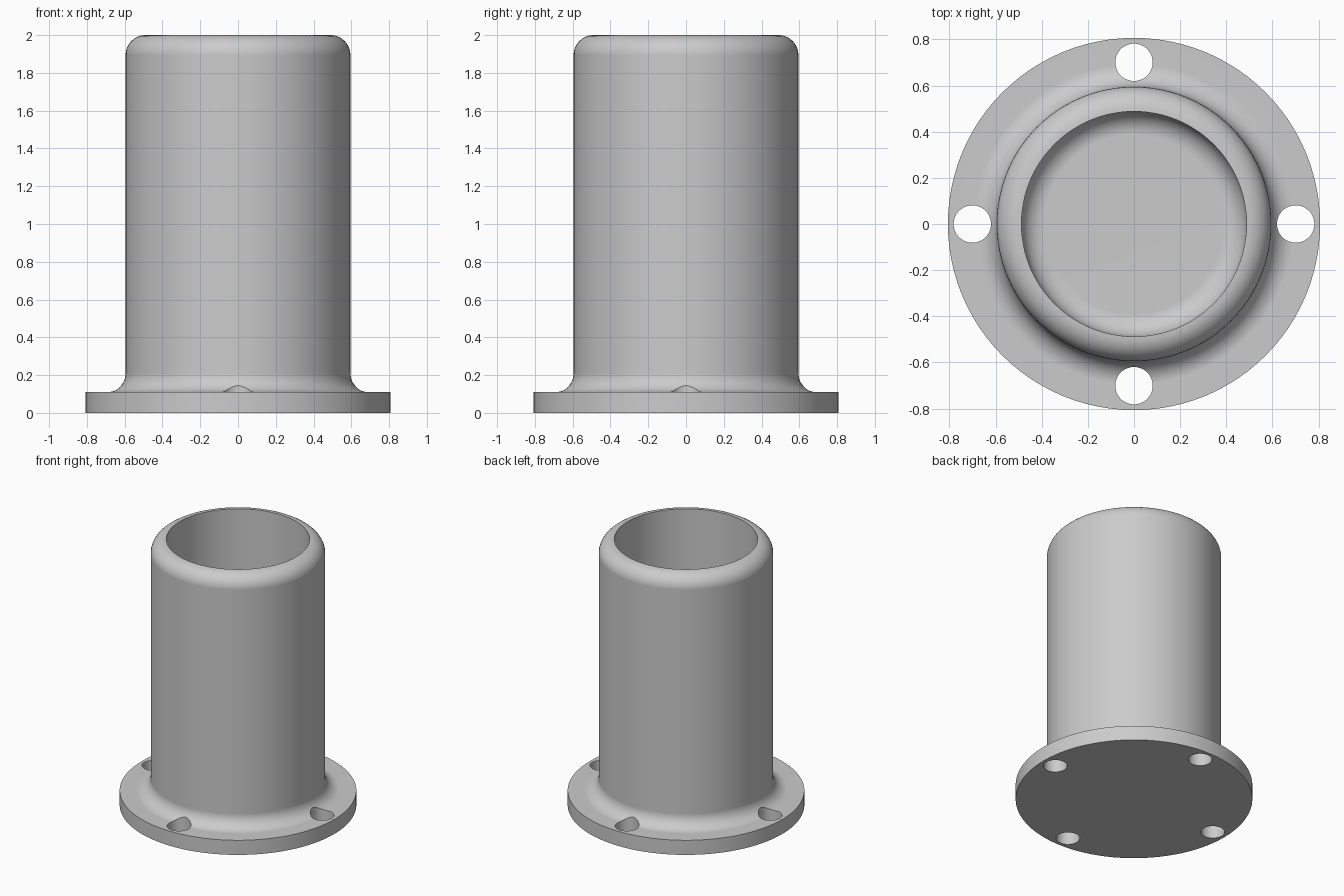
import bpy, bmesh, math

cube = bpy.data.objects.get("Cube")
if cube:
    bpy.data.objects.remove(cube, do_unlink=True)

SEGMENTS = 96
FLANGE_R, FLANGE_H = 0.807, 0.11
OUTER_R, INNER_R, HEIGHT = 0.595, 0.488, 2.0
FILLET = 0.1
HOLE_R, HOLE_RING = 0.081, 0.701


def arc(cx, cz, radius, start, end, steps=10):
    """Profile points along an arc, angles in degrees."""
    angles = [math.radians(start + (end - start) * i / steps) for i in range(steps + 1)]
    return [(cx + radius * math.cos(a), cz + radius * math.sin(a)) for a in angles]


def lathe(name, profile):
    """Spin an (r, z) profile around the z axis into a closed solid."""
    bm = bmesh.new()
    verts = [bm.verts.new((r, 0, z)) for r, z in profile]
    edges = [bm.edges.new(pair) for pair in zip(verts, verts[1:])]
    bmesh.ops.spin(bm, geom=verts + edges, axis=(0, 0, 1), cent=(0, 0, 0),
                   angle=math.tau, steps=SEGMENTS)
    bmesh.ops.remove_doubles(bm, verts=bm.verts, dist=1e-5)
    bmesh.ops.recalc_face_normals(bm, faces=bm.faces)
    mesh = bpy.data.meshes.new(name)
    bm.to_mesh(mesh)
    bm.free()
    obj = bpy.data.objects.new(name, mesh)
    bpy.context.collection.objects.link(obj)
    return obj


# Cup body: flange, filleted foot, rounded rim and rounded inner floor
rim = OUTER_R - INNER_R - 0.002
profile = [(0, 0), (FLANGE_R, 0), (FLANGE_R, FLANGE_H)]
profile += arc(OUTER_R + FILLET, FLANGE_H + FILLET, FILLET, 270, 180)
profile += arc(OUTER_R - rim, HEIGHT - rim, rim, 0, 90)
profile += [(INNER_R, HEIGHT)]
profile += arc(INNER_R - FILLET, FLANGE_H + FILLET, FILLET, 0, -90)
profile += [(0, FLANGE_H)]
body = lathe("flanged_cup", profile)

steel = bpy.data.materials.new("plain grey")
steel.use_nodes = True
grey = (0.6, 0.6, 0.6, 1)
steel.diffuse_color = grey
steel.node_tree.nodes["Principled BSDF"].inputs["Base Color"].default_value = grey
body.data.materials.append(steel)

# Four bolt holes through the flange
bpy.ops.object.select_all(action='DESELECT')
bpy.context.view_layer.objects.active = body
body.select_set(True)
for i in range(4):
    a = i * math.pi / 2
    cutter = lathe("hole_cutter", [(0, -0.1), (HOLE_R, -0.1), (HOLE_R, 0.4), (0, 0.4)])
    cutter.location = (HOLE_RING * math.cos(a), HOLE_RING * math.sin(a), 0)
    cutter.hide_render = True
    bpy.context.view_layer.update()
    cut = body.modifiers.new("bolt_hole", 'BOOLEAN')
    cut.operation = 'DIFFERENCE'
    cut.solver = 'EXACT'
    cut.object = cutter
    bpy.ops.object.modifier_apply(modifier=cut.name)
    bpy.data.objects.remove(cutter, do_unlink=True)

# Smooth curved faces, keep hard edges and flat flange shading
bpy.ops.object.shade_smooth_by_angle(angle=math.radians(30))
weighted = body.modifiers.new("weighted_normals", 'WEIGHTED_NORMAL')
weighted.keep_sharp = True
